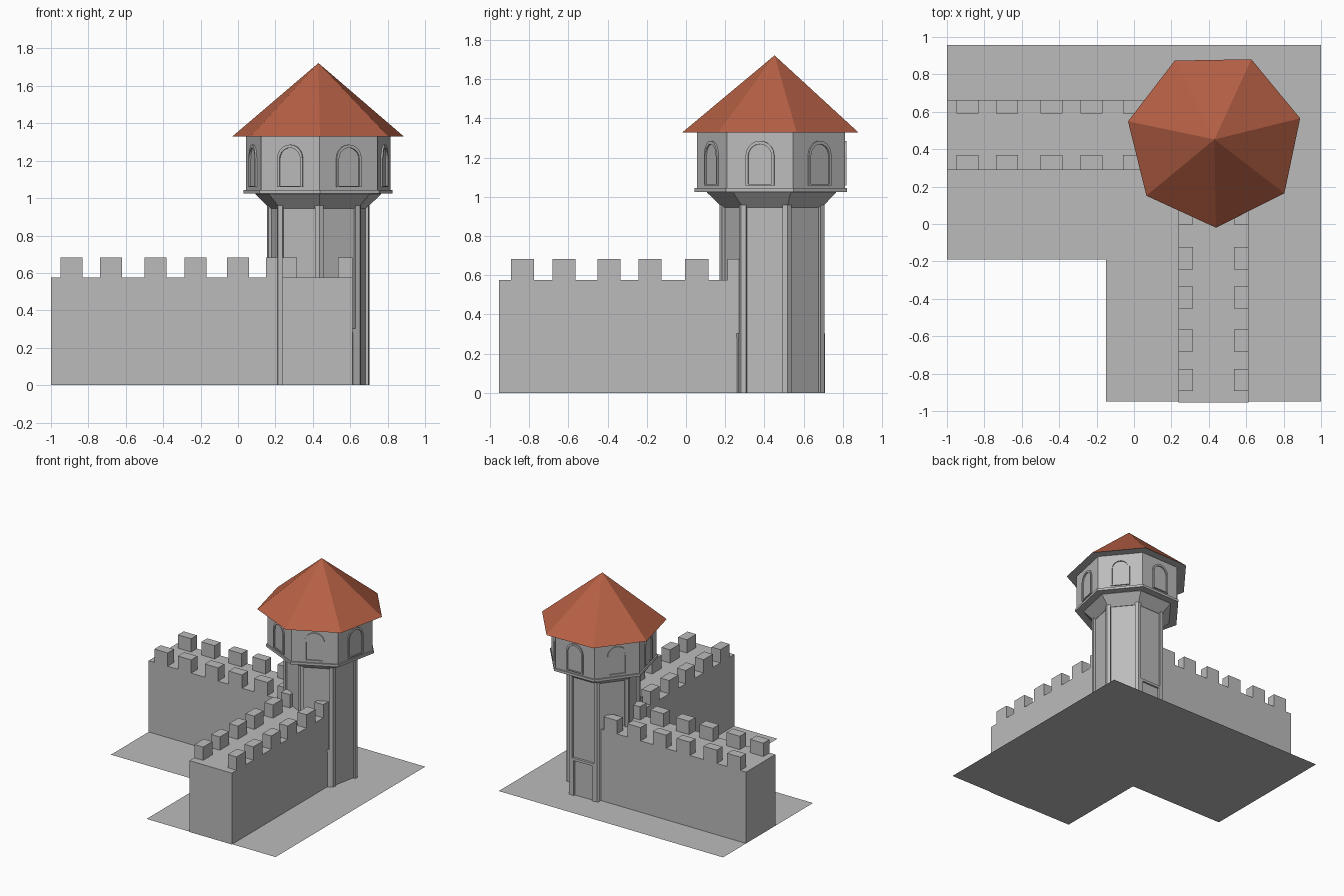
import bpy, bmesh, math
from mathutils import Vector, Matrix

if "Cube" in bpy.data.objects:
    bpy.data.objects.remove(bpy.data.objects["Cube"])

CX, CY, N = 0.43, 0.452, 7
START = math.radians(-89)
STEP = 2 * math.pi / N


def material(name, rgb):
    m = bpy.data.materials.new(name)
    m.diffuse_color = (*rgb, 1)
    m.use_nodes = True
    m.node_tree.nodes["Principled BSDF"].inputs["Base Color"].default_value = m.diffuse_color
    return m


STONE = material("stone_grey", (0.5, 0.5, 0.5))
TILE = material("roof_tile_red", (0.47, 0.118, 0.06))


def finish(name, bm, mats=(STONE,)):
    bmesh.ops.recalc_face_normals(bm, faces=bm.faces)
    me = bpy.data.meshes.new(name)
    bm.to_mesh(me)
    bm.free()
    for m in mats:
        me.materials.append(m)
    ob = bpy.data.objects.new(name, me)
    bpy.context.collection.objects.link(ob)
    return ob


def box(bm, x0, x1, y0, y1, z0, z1):
    mat = Matrix.Translation(((x0 + x1) / 2, (y0 + y1) / 2, (z0 + z1) / 2)) @ \
        Matrix.Diagonal((x1 - x0, y1 - y0, z1 - z0, 1))
    bmesh.ops.create_cube(bm, size=1, matrix=mat)


def corner(i, r):
    a = START + i * STEP
    return Vector((CX + r * math.cos(a), CY + r * math.sin(a), 0))


def prism(bm, pts, offset):
    """Closed solid from a flat outline swept by offset."""
    a = [bm.verts.new(p) for p in pts]
    b = [bm.verts.new(Vector(p) + offset) for p in pts]
    n = len(pts)
    bm.faces.new(a)
    bm.faces.new(b[::-1])
    for i in range(n):
        bm.faces.new((a[i], a[(i + 1) % n], b[(i + 1) % n], b[i]))


def lathe7(bm, profile):
    """Seven-sided solid through (radius, height) rings."""
    rings = []
    for r, z in profile:
        rings.append([bm.verts.new(corner(i, r) + Vector((0, 0, z))) for i in range(N)])
    for lo, hi in zip(rings, rings[1:]):
        for i in range(N):
            j = (i + 1) % N
            bm.faces.new((lo[i], lo[j], hi[j], hi[i]))
    bm.faces.new(rings[0])
    bm.faces.new(rings[-1])


def on_side(i, r, depth=0.0):
    """Mapper from (across, height) to a point on tower side i."""
    mid = (corner(i, r) + corner(i + 1, r)) / 2
    along = (corner(i + 1, r) - corner(i, r)).normalized()
    out = Vector((along.y, -along.x, 0))
    return (lambda u, z: mid + along * u + out * depth + Vector((0, 0, z))), out


# L-shaped ground slab (flat sheet)
bm = bmesh.new()
bm.faces.new([bm.verts.new((x, y, 0)) for x, y in
              ((-1, -0.19), (-0.15, -0.19), (-0.15, -0.95), (1, -0.95), (1, 0.957), (-1, 0.957))])
finish("ground_slab", bm)

# two curtain walls running into the tower
bm = bmesh.new()
box(bm, -1, 0.3, 0.29, 0.663, 0, 0.575)
finish("left_wall", bm)
bm = bmesh.new()
box(bm, 0.237, 0.613, -0.955, 0.29, 0, 0.575)
finish("front_wall", bm)

# battlements
bm = bmesh.new()
for x in (-0.89, -0.68, -0.44, -0.227, 0.0, 0.21):
    for y0, y1 in ((0.29, 0.37), (0.59, 0.663)):
        box(bm, x - 0.059, x + 0.059, y0, y1, 0.57, 0.682)
finish("left_battlements", bm)
bm = bmesh.new()
for y in (-0.835, -0.622, -0.393, -0.183, 0.055, 0.27):
    for x0, x1 in ((0.237, 0.315), (0.535, 0.613)):
        box(bm, x0, x1, y - 0.059, y + 0.059, 0.57, 0.682)
finish("front_battlements", bm)

# shaft with recessed sides
bm = bmesh.new()
lathe7(bm, [(0.262, 0), (0.262, 0.98)])
finish("tower_shaft", bm)

# corner strips wrapped round each shaft corner
bm = bmesh.new()
R = 0.28
for i in range(N):
    v = corner(i, R)
    p = v + (corner(i - 1, R) - v).normalized() * 0.026
    q = v + (corner(i + 1, R) - v).normalized() * 0.026
    prism(bm, [p, v, q, corner(i, 0.22)], Vector((0, 0, 0.975)))
finish("corner_strips", bm)

# flared corbel, ledge and lookout room
bm = bmesh.new()
lathe7(bm, [(0.265, 0.945), (0.345, 1.022), (0.345, 1.03)])
finish("corbel", bm)
bm = bmesh.new()
lathe7(bm, [(0.408, 1.024), (0.408, 1.044)])
finish("ledge", bm)
bm = bmesh.new()
lathe7(bm, [(0.397, 1.03), (0.397, 1.33)])
finish("lookout_room", bm)

# pointed roof with grey underside
bm = bmesh.new()
ring = [bm.verts.new(corner(i, 0.472) + Vector((0, 0, 1.328))) for i in range(N)]
tip = bm.verts.new((CX, CY, 1.722))
for i in range(N):
    bm.faces.new((ring[i], ring[(i + 1) % N], tip))
bm.faces.new(ring).material_index = 1
finish("roof", bm, (TILE, STONE))


# arched window frames, one per side
def arch(w, z0, spring, steps=10):
    pts = [(w, z0)]
    pts += [(w * math.cos(math.pi * k / steps), spring + w * math.sin(math.pi * k / steps))
            for k in range(steps + 1)]
    return pts + [(-w, z0)]


bm = bmesh.new()
for i in range(N):
    at, out = on_side(i, 0.397, -0.002)
    outer, inner = arch(0.074, 1.058, 1.212), arch(0.061, 1.066, 1.208)
    push = out * 0.011
    rows = []
    for pts, d in ((outer, 0), (outer, 1), (inner, 1), (inner, 0)):
        rows.append([bm.verts.new(at(u, z) + push * d) for u, z in pts])
    n = len(outer)
    for lo, hi in zip(rows, rows[1:]):
        for k in range(n):
            m = (k + 1) % n
            bm.faces.new((lo[k], lo[m], hi[m], hi[k]))
finish("window_frames", bm)

# doors at the foot: outside, and onto each wall
bm = bmesh.new()
for i in (0, 3, 5):
    at, out = on_side(i, 0.262, -0.005)
    for u0, u1, z0, z1, t in ((-0.098, -0.08, 0, 0.302, 0.024), (0.08, 0.098, 0, 0.302, 0.024),
                              (-0.08, 0.08, 0.282, 0.302, 0.024), (-0.08, 0.08, 0, 0.282, 0.01)):
        prism(bm, [at(u0, z0), at(u1, z0), at(u1, z1), at(u0, z1)], out * t)
finish("doors", bm)
